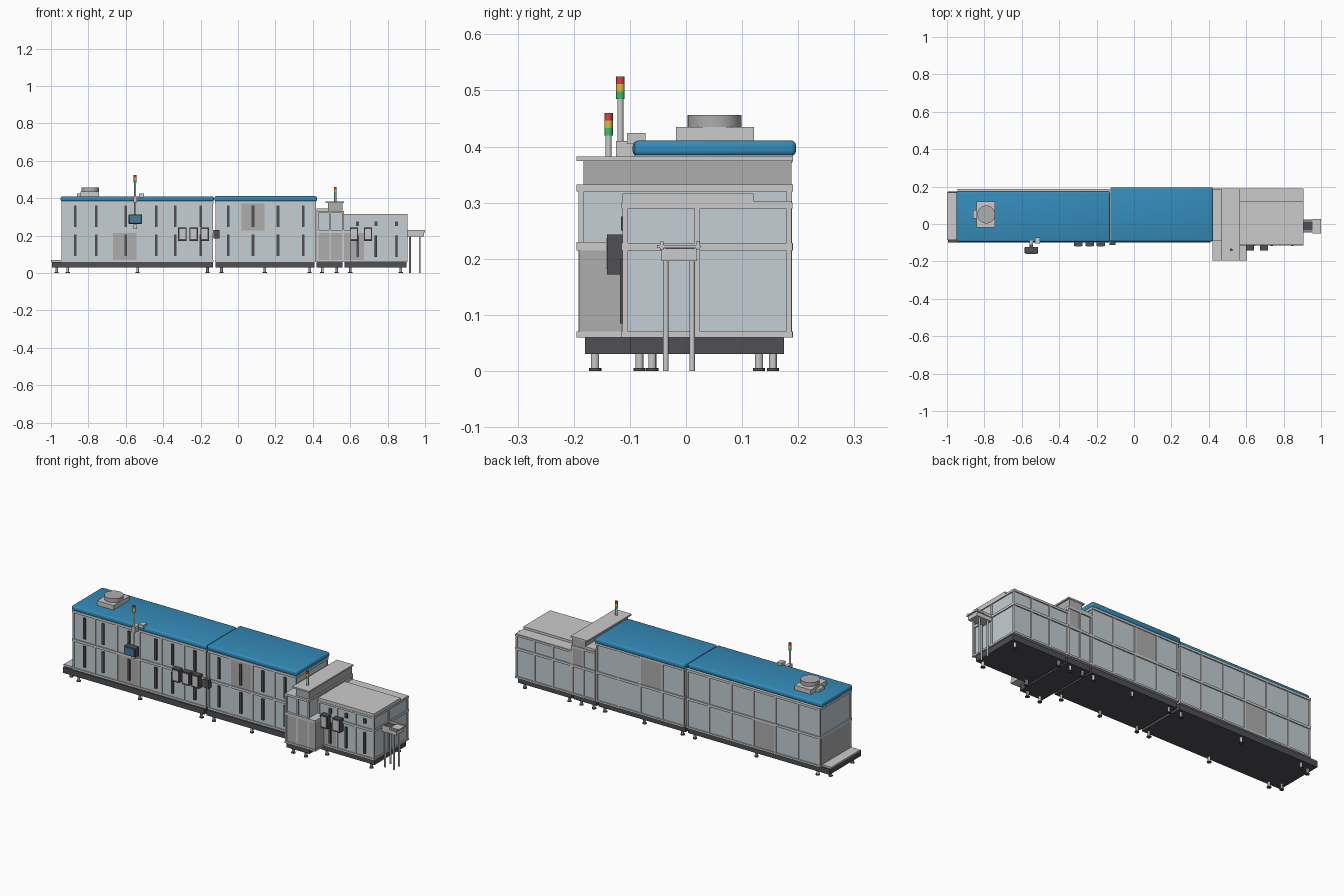
import bpy, bmesh
from mathutils import Matrix, Vector

COLORS = {"blue": (0.035, 0.26, 0.49), "glass": (0.54, 0.62, 0.66), "grey": (0.42, 0.42, 0.42),
          "dark": (0.08, 0.08, 0.09), "red": (0.7, 0.05, 0.05), "yellow": (0.75, 0.5, 0.05),
          "green": (0.05, 0.5, 0.15), "screen": (0.06, 0.2, 0.36)}
MATS = {}
for key, rgb in COLORS.items():
    MATS[key] = bpy.data.materials.new(key)
    MATS[key].diffuse_color = (*rgb, 1)


def finish(name, bm, color, smooth=False):
    me = bpy.data.meshes.new(name)
    bm.to_mesh(me)
    bm.free()
    ob = bpy.data.objects.new(name, me)
    bpy.context.collection.objects.link(ob)
    if color:
        me.materials.append(MATS[color])
    if smooth:
        bpy.ops.object.select_all(action='DESELECT')
        ob.select_set(True)
        bpy.context.view_layer.objects.active = ob
        bpy.ops.object.shade_smooth_by_angle()
    return ob


def boxes(name, items, color=None, bevel=0, segs=3):
    """One object from boxes given as (x0, x1, y0, y1, z0, z1)."""
    bm = bmesh.new()
    for x0, x1, y0, y1, z0, z1 in items:
        m = Matrix.Translation(((x0 + x1) / 2, (y0 + y1) / 2, (z0 + z1) / 2)) @ \
            Matrix.Diagonal((x1 - x0, y1 - y0, z1 - z0, 1))
        bmesh.ops.create_cube(bm, size=1, matrix=m)
    if bevel:
        bmesh.ops.bevel(bm, geom=bm.edges[:], offset=bevel, segments=segs, affect='EDGES', profile=0.5)
    return finish(name, bm, color, bevel > 0)


def cylinders(name, items, color=None, sides=24):
    """One object from upright cylinders given as (x, y, z0, z1, radius)."""
    bm = bmesh.new()
    for x, y, z0, z1, r in items:
        bmesh.ops.create_cone(bm, cap_ends=True, segments=sides, radius1=r, radius2=r, depth=z1 - z0,
                              matrix=Matrix.Translation((x, y, (z0 + z1) / 2)))
    return finish(name, bm, color, True)


def cabinet(name, xs, ys, rails, greys=(), t=0.010, inset=0.004):
    """Panelled cabinet: inset panels inside a grid of posts and rails.
    greys: (bay, row) of solid panels, shown on the front and back."""
    x0, x1, y0, y1 = xs[0], xs[-1], ys[0], ys[-1]
    z0, z1 = rails[0][0], rails[-1][1]
    boxes(name + "_panels", [(x0 + inset, x1 - inset, y0 + inset, y1 - inset, z0, z1 - 0.001)], "glass")
    frame = []
    for i, x in enumerate(xs):
        a = x if i == 0 else x - t if i == len(xs) - 1 else x - t / 2
        for b in (y0, y1 - t):
            frame.append((a, a + t, b, b + t, z0, z1))
    for y in ys[1:-1]:
        for a in (x0, x1 - t):
            frame.append((a, a + t, y - t / 2, y + t / 2, z0, z1))
    e = 0.002
    for a, b in rails:
        frame += [(x0 - e, x1 + e, y0 - e, y0 + t, a, b), (x0 - e, x1 + e, y1 - t, y1 + e, a, b),
                  (x0 - e, x0 + t, y0 + t, y1 - t, a, b), (x1 - t, x1 + e, y0 + t, y1 - t, a, b)]
    boxes(name + "_frame", frame)
    if greys:
        boxes(name + "_solid_panels",
              [(xs[i] + t / 2, xs[i + 1] - t / 2, y0 + 0.002, y1 - 0.002, rails[r][1], rails[r + 1][0])
               for i, r in greys], "grey")


# Dark plinths under the four modules
boxes("base_plinths", [(-0.995, -0.135, -0.10, 0.175, 0.03, 0.06), (-0.12, 0.41, -0.10, 0.175, 0.03, 0.06),
                       (0.42, 0.56, -0.18, 0.175, 0.03, 0.06), (0.57, 0.9, -0.10, 0.175, 0.03, 0.06)], "dark")

# Levelling feet
spots = [(-0.97, -0.06), (-0.97, 0.13)]
for x in (-0.91, -0.537, -0.163, -0.088, 0.143, 0.383, 0.6, 0.87):
    spots += [(x, -0.083), (x, 0.155)]
for x in (0.45, 0.527):
    spots += [(x, -0.162), (x, 0.155)]
cylinders("feet_stems", [(x, y, 0.004, 0.03, 0.007) for x, y in spots], None, 12)
cylinders("feet_pads", [(x, y, 0, 0.005, 0.011) for x, y in spots], "dark", 16)

# Main cabinets
main_rails = [(0.06, 0.07), (0.215, 0.228), (0.372, 0.385)]
xs1 = [-0.943 + i * 0.135 for i in range(7)]
xs2 = [-0.12 + i * 0.134 for i in range(5)]
cabinet("long_cabinet", xs1, [-0.09, 0.185], main_rails, [(2, 0)])
cabinet("middle_cabinet", xs2, [-0.09, 0.188], main_rails, [(1, 1)])
boxes("left_end_solid_panel", [(-0.945, -0.935, -0.08, 0.175, 0.07, 0.215)], "grey")
boxes("infeed_shelf", [(-1.0, -0.943, -0.085, 0.168, 0.06, 0.07)])

# Blue rounded lids
boxes("long_lid", [(-0.948, -0.129, -0.095, 0.174, 0.383, 0.410)], "blue", 0.009)
boxes("middle_lid", [(-0.126, 0.422, -0.093, 0.196, 0.383, 0.411)], "blue", 0.009)

# Tower module with full-depth hood
boxes("tower_upper_panels", [(0.424, 0.562, -0.183, 0.184, 0.06, 0.325)], "glass")
boxes("tower_lower_box", [(0.424, 0.603, -0.19, -0.115, 0.062, 0.222)], "grey")
tower = []
for y0, y1 in ((-0.192, -0.182), (0.179, 0.189)):
    for x in (0.42, 0.488, 0.556):
        tower.append((x, x + 0.010, y0, y1, 0.06, 0.33))
tower += [(0.42, 0.605, -0.195, -0.11, 0.06, 0.07), (0.42, 0.605, -0.195, -0.11, 0.215, 0.23),
          (0.42, 0.566, 0.18, 0.191, 0.06, 0.07), (0.42, 0.566, 0.18, 0.191, 0.215, 0.228),
          (0.42, 0.566, -0.195, 0.191, 0.32, 0.332), (0.42, 0.48, -0.09, 0.188, 0.332, 0.345)]
boxes("tower_frame", tower)
boxes("tower_hood", [(0.48, 0.56, -0.183, 0.188, 0.332, 0.374)], "grey")
boxes("tower_hood_cap", [(0.467, 0.567, -0.195, 0.191, 0.374, 0.382)])
boxes("tower_back_solid_panel", [(0.498, 0.556, 0.183, 0.187, 0.228, 0.32)], "grey")

# End cabinet with raised lid
xs3 = [0.566, 0.68, 0.792, 0.905]
cabinet("end_cabinet", xs3, [-0.113, 0.02, 0.188], [(0.06, 0.07), (0.215, 0.228), (0.29, 0.30)])
boxes("end_cabinet_top", [(0.566, 0.905, -0.113, 0.188, 0.298, 0.303)])
boxes("end_cabinet_lid", [(0.566, 0.905, -0.113, 0.12, 0.303, 0.316)])
boxes("end_door_panel", [(0.605, 0.675, -0.112, -0.108, 0.07, 0.215)], "grey")

# Dark door slots on the front
slots = []
slot_xs = [-0.87, -0.757, -0.6, -0.437, -0.335, -0.2] + [-0.053, 0.08, 0.214, 0.348]
for x in slot_xs:
    for z0, z1 in ((0.09, 0.205), (0.245, 0.36)):
        slots.append((x - 0.007, x + 0.007, -0.094, -0.084, z0, z1))
for x in (0.64, 0.737, 0.848):
    slots.append((x - 0.006, x + 0.006, -0.118, -0.105, 0.085, 0.2))
    slots.append((x - 0.008, x + 0.008, -0.116, -0.105, 0.25, 0.275))
for x in (0.459, 0.525):
    slots.append((x - 0.006, x + 0.006, -0.188, -0.18, 0.1, 0.19))
boxes("door_slots", slots, "dark")

# Control boxes with grey faces
ctrl = [(-0.298, -0.09), (-0.237, -0.09), (-0.178, -0.09), (0.62, -0.113), (0.695, -0.113)]
boxes("control_boxes", [(x - 0.022, x + 0.022, y - 0.028, y + 0.003, 0.172, 0.243) for x, y in ctrl], "dark")
boxes("control_faces", [(x - 0.016, x + 0.016, y - 0.030, y - 0.027, 0.182, 0.236) for x, y in ctrl])
boxes("small_switch_box", [(-0.131, -0.1, -0.112, -0.088, 0.185, 0.23)], "dark")

# Operator monitor on the signal post
boxes("monitor", [(-0.585, -0.513, -0.158, -0.122, 0.262, 0.313)], "dark", 0.005, 2)
boxes("monitor_screen", [(-0.578, -0.52, -0.16, -0.157, 0.269, 0.306)], "screen")
boxes("post_bracket", [(-0.56, -0.54, -0.125, -0.088, 0.38, 0.41), (-0.56, -0.54, -0.125, -0.088, 0.235, 0.26)])
boxes("roof_junction_box", [(-0.53, -0.503, -0.105, -0.072, 0.405, 0.424)])

# Signal lights
for name, x, y, z0, z1 in (("tall", -0.55, -0.117, 0.235, 0.485), ("short", 0.52, -0.138, 0.38, 0.42)):
    cylinders(name + "_signal_pole", [(x, y, z0, z1, 0.0055)])
    for i, c in enumerate(("green", "yellow", "red")):
        cylinders(f"{name}_signal_{c}", [(x, y, z1 + i * 0.0133, z1 + (i + 1) * 0.0133, 0.0075)], c)

# Roof fan
boxes("fan_base", [(-0.843, -0.744, -0.018, 0.121, 0.408, 0.435), (-0.862, -0.843, 0.03, 0.075, 0.408, 0.425)])
cylinders("fan_drum", [(-0.79, 0.051, 0.435, 0.456, 0.048)], "grey", 40)

# Outfeed conveyor on four legs
boxes("conveyor_bed", [(0.905, 0.995, -0.044, 0.02, 0.196, 0.218)])
boxes("conveyor_rails", [(0.905, 1.0, y, y + 0.006, 0.216, 0.231) for y in (-0.046, 0.018)] +
      [(0.955, 1.0, -0.052, 0.026, 0.219, 0.225)])
boxes("conveyor_belt", [(0.903, 0.96, -0.036, 0.014, 0.218, 0.222)], "dark")
legs = [(x, y) for x in (0.92, 0.972) for y in (-0.036, 0.011)]
cylinders("conveyor_legs", [(x, y, 0, 0.198, 0.005) for x, y in legs], None, 16)
